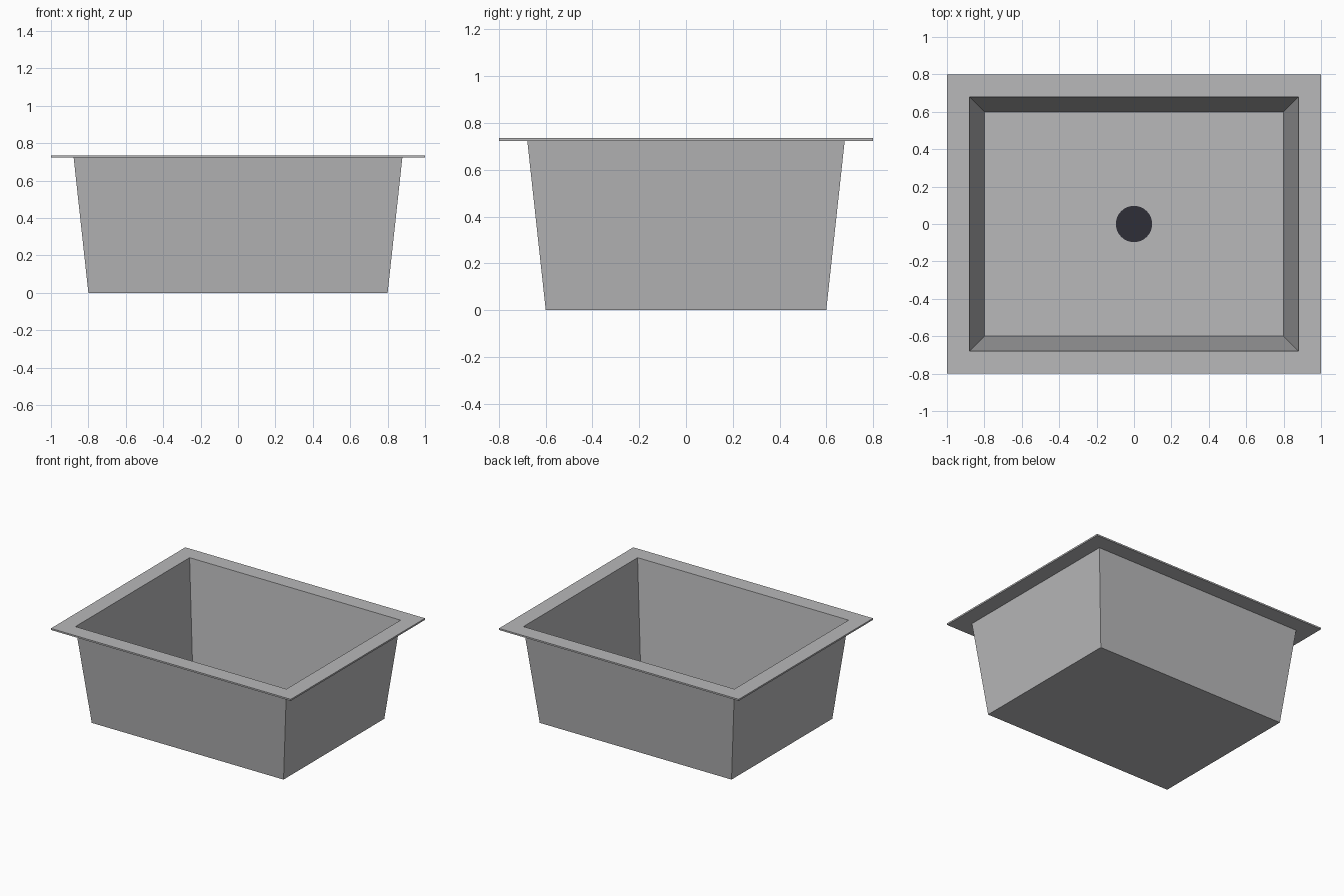
import bpy, bmesh, math

if "Cube" in bpy.data.objects:
    bpy.data.objects.remove(bpy.data.objects["Cube"])

RIM_TOP, RIM_BOTTOM = 0.735, 0.723


def material(name, rgb):
    m = bpy.data.materials.new(name)
    m.diffuse_color = (*rgb, 1)
    m.use_nodes = True
    m.node_tree.nodes["Principled BSDF"].inputs["Base Color"].default_value = m.diffuse_color
    return m


def loop(bm, hx, hy, z):
    """Rectangular ring of four vertices."""
    return [bm.verts.new((sx * hx, sy * hy, z))
            for sx, sy in ((-1, -1), (1, -1), (1, 1), (-1, 1))]


def bridge(bm, a, b):
    for i in range(4):
        j = (i + 1) % 4
        bm.faces.new((a[i], a[j], b[j], b[i]))


def finish(bm, name, mat):
    mesh = bpy.data.meshes.new(name)
    bm.to_mesh(mesh)
    bm.free()
    mesh.materials.append(mat)
    obj = bpy.data.objects.new(name, mesh)
    bpy.context.collection.objects.link(obj)
    return obj


steel = material("brushed_steel", (0.48, 0.48, 0.49))
dark = material("dark_drain", (0.028, 0.028, 0.038))

# Tapered sheet basin, open at the top
bm = bmesh.new()
floor = loop(bm, 0.80, 0.60, 0)
top = loop(bm, 0.88, 0.68, RIM_TOP)
bm.faces.new(floor)
bridge(bm, floor, top)
bmesh.ops.recalc_face_normals(bm, faces=bm.faces)
finish(bm, "basin", steel)

# Flat rim: top ring, outer edge and underside
bm = bmesh.new()
rings = [loop(bm, *r) for r in ((0.88, 0.68, RIM_BOTTOM), (1, 0.8, RIM_BOTTOM),
                                (1, 0.8, RIM_TOP), (0.88, 0.68, RIM_TOP))]
for a, b in zip(rings, rings[1:]):
    bridge(bm, a, b)
finish(bm, "rim", steel)

# Drain disc resting on the basin floor
bm = bmesh.new()
bmesh.ops.create_circle(bm, cap_ends=True, segments=32, radius=0.097)
drain = finish(bm, "drain", dark)
drain.location.z = 0.003
